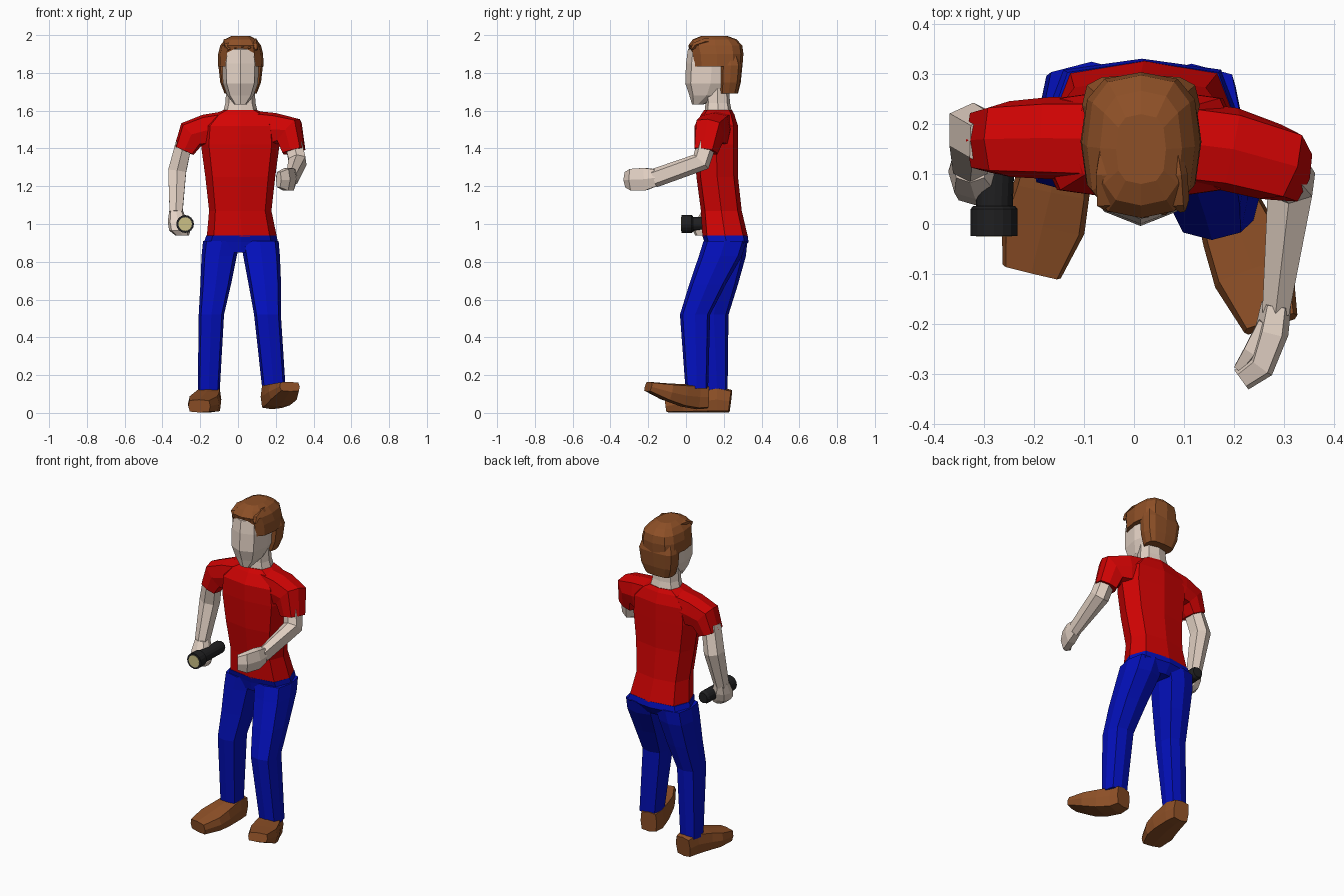
import bpy, bmesh, math
from mathutils import Vector


def material(name, rgb):
    m = bpy.data.materials.new(name)
    m.diffuse_color = (*rgb, 1)
    return m


SKIN = material("skin", (0.78, 0.65, 0.56))
RED = material("red_cloth", (0.65, 0.001, 0.001))
BLUE = material("blue_cloth", (0.001, 0.005, 0.5))
BROWN = material("brown", (0.27, 0.08, 0.02))
DARK = material("dark_plastic", (0.014, 0.014, 0.015))
LENS = material("lens", (0.6, 0.53, 0.24))


def loft(name, mat, rings, n=8, ref=(1, 0, 0), flat=False, power=0.75):
    """Skin rings (x, y, z, a, b); flat rings are horizontal, others follow the path."""
    bm = bmesh.new()
    pts = [Vector(r[:3]) for r in rings]
    side, loops = Vector(ref), []
    for i, r in enumerate(rings):
        before = (pts[i] - pts[i - 1]).normalized() if i else Vector()
        after = (pts[i + 1] - pts[i]).normalized() if i < len(pts) - 1 else Vector()
        t = Vector((0, 0, 1)) if flat else (before + after).normalized()
        side = (side - t * side.dot(t)).normalized()
        up = t.cross(side)
        loop = []
        for k in range(n):
            c, s = math.cos(2 * math.pi * k / n), math.sin(2 * math.pi * k / n)
            c = math.copysign(abs(c) ** power, c) if abs(c) > 1e-6 else 0
            s = math.copysign(abs(s) ** power, s) if abs(s) > 1e-6 else 0
            loop.append(bm.verts.new(pts[i] + side * c * r[3] + up * s * r[4]))
        loops.append(loop)
    for lo, hi in zip(loops, loops[1:]):
        for k in range(n):
            j = (k + 1) % n
            bm.faces.new((lo[k], lo[j], hi[j], hi[k]))
    bm.faces.new(loops[0])
    bm.faces.new(loops[-1])
    bmesh.ops.recalc_face_normals(bm, faces=bm.faces)
    me = bpy.data.meshes.new(name)
    bm.to_mesh(me)
    bm.free()
    me.materials.append(mat)
    ob = bpy.data.objects.new(name, me)
    bpy.context.collection.objects.link(ob)
    return ob


# Shirt body
loft("shirt", RED, [
    (.02, .207, .935, .185, .12), (.012, .187, 1.07, .165, .108),
    (.012, .165, 1.25, .185, .11), (.012, .16, 1.42, .208, .115),
    (.012, .16, 1.52, .2, .115), (.012, .168, 1.58, .14, .088),
    (.012, .17, 1.603, .09, .074)], flat=True, power=.65)

# Sleeves
Y = (0, 1, 0)
loft("left_sleeve", RED, [
    (.07, .165, 1.51, .085, .09), (.19, .15, 1.5, .084, .088),
    (.272, .125, 1.49, .078, .086), (.296, .105, 1.385, .06, .06)], ref=Y, power=.55)
loft("right_sleeve", RED, [
    (-.05, .17, 1.51, .085, .09), (-.17, .172, 1.495, .082, .085),
    (-.248, .17, 1.473, .076, .08), (-.286, .168, 1.388, .066, .055)], ref=Y, power=.55)

# Left arm, bent forward with a loosely curled hand
loft("left_arm", SKIN, [
    (.293, .11, 1.43, .052, .05), (.315, .08, 1.33, .054, .05),
    (.285, -.17, 1.242, .05, .03)], n=6, ref=Y)
loft("left_hand", SKIN, [
    (.285, -.16, 1.245, .03, .05), (.276, -.215, 1.238, .034, .066),
    (.252, -.285, 1.235, .03, .064), (.215, -.312, 1.235, .024, .045)], n=6)
loft("left_thumb", SKIN, [
    (.265, -.2, 1.27, .02, .02), (.235, -.255, 1.265, .018, .018),
    (.21, -.29, 1.25, .012, .012)], n=5)

# Right arm, hanging, with a gripping hand
loft("right_arm", SKIN, [
    (-.286, .165, 1.43, .055, .048), (-.322, .188, 1.28, .055, .053),
    (-.328, .125, 1.06, .042, .038)], n=6, ref=Y)
loft("right_hand", SKIN, [
    (-.328, .125, 1.07, .036, .042), (-.318, .105, 1.01, .054, .055),
    (-.308, .09, .965, .056, .055), (-.295, .09, .938, .035, .04)], flat=True)

# Flashlight
fx, fz = -.28, 1.0
loft("flashlight_body", DARK, [
    (-.272, .225, fz, .03, .03), (-.273, .21, fz, .037, .037),
    (fx, .03, fz, .037, .037)], n=16, power=1)
loft("flashlight_head", DARK, [
    (fx, .036, fz, .042, .042), (fx, .03, fz, .047, .047),
    (fx, -.024, fz, .047, .047)], n=16, power=1)
loft("flashlight_lens", LENS, [
    (fx, -.015, fz, .036, .036), (fx, -.0255, fz, .036, .036)], n=16, power=1)

# Trousers
loft("trouser_waist", BLUE, [
    (.018, .206, .94, .186, .12), (.016, .214, .905, .195, .117),
    (.016, .2, .85, .18, .09)], flat=True, power=.6)
loft("left_trouser_leg", BLUE, [
    (.115, .207, .91, .1, .114), (.125, .182, .83, .097, .114),
    (.142, .114, .68, .086, .097), (.156, .048, .52, .071, .08),
    (.19, .057, .13, .062, .06)], flat=True, power=.6)
loft("right_trouser_leg", BLUE, [
    (-.085, .213, .91, .1, .112), (-.1, .207, .83, .093, .11),
    (-.118, .18, .68, .081, .095), (-.141, .147, .52, .067, .078),
    (-.155, .165, .11, .058, .055)], flat=True, power=.6)

# Shoes, the left one resting on its heel
loft("right_shoe", BROWN, [
    (-.145, .235, .062, .05, .06), (-.15, .17, .07, .062, .068),
    (-.165, .07, .058, .077, .056), (-.182, 0, .048, .085, .046),
    (-.205, -.095, .036, .06, .034)], power=.38)
loft("left_shoe", BROWN, [
    (.172, .115, .083, .05, .06), (.18, .06, .085, .062, .066),
    (.21, -.02, .093, .075, .06), (.24, -.1, .11, .082, .047),
    (.274, -.2, .139, .056, .026)], power=.38)

# Neck and head
loft("neck", SKIN, [
    (.013, .172, 1.58, .095, .074), (.013, .168, 1.64, .08, .065),
    (.013, .165, 1.73, .074, .062)], flat=True)
loft("head", SKIN, [
    (.013, .062, 1.632, .032, .03), (.013, .11, 1.68, .07, .092),
    (.013, .13, 1.745, .093, .134), (.013, .137, 1.85, .097, .137),
    (.013, .137, 1.925, .087, .127), (.013, .14, 1.96, .06, .09)], flat=True, power=.7)

# Hair: cap, back part and fringe locks
loft("hair_cap", BROWN, [
    (.014, .165, 1.835, .121, .134), (.014, .164, 1.9, .119, .14),
    (.014, .155, 1.945, .108, .143), (.014, .152, 1.978, .082, .115),
    (.014, .15, 1.995, .05, .07)], n=12, flat=True, power=.7)
loft("hair_back", BROWN, [
    (.014, .225, 1.69, .085, .05), (.014, .233, 1.75, .108, .057),
    (.014, .238, 1.84, .118, .061), (.014, .228, 1.92, .095, .045)],
    n=12, flat=True, power=.6)
for i, x in enumerate((-.058, -.022, .014, .05, .086)):
    drop = abs(i - 2) * .006
    loft(f"hair_lock_{i + 1}", BROWN, [
        (x * .85, .2, 1.978 - drop, .012, .014), (x, .1, 1.978 - drop, .021, .018),
        (x + .003, .045, 1.958 - drop, .022, .016),
        (x + .012, .016 + drop, 1.935 - drop, .007, .006)], n=5)
